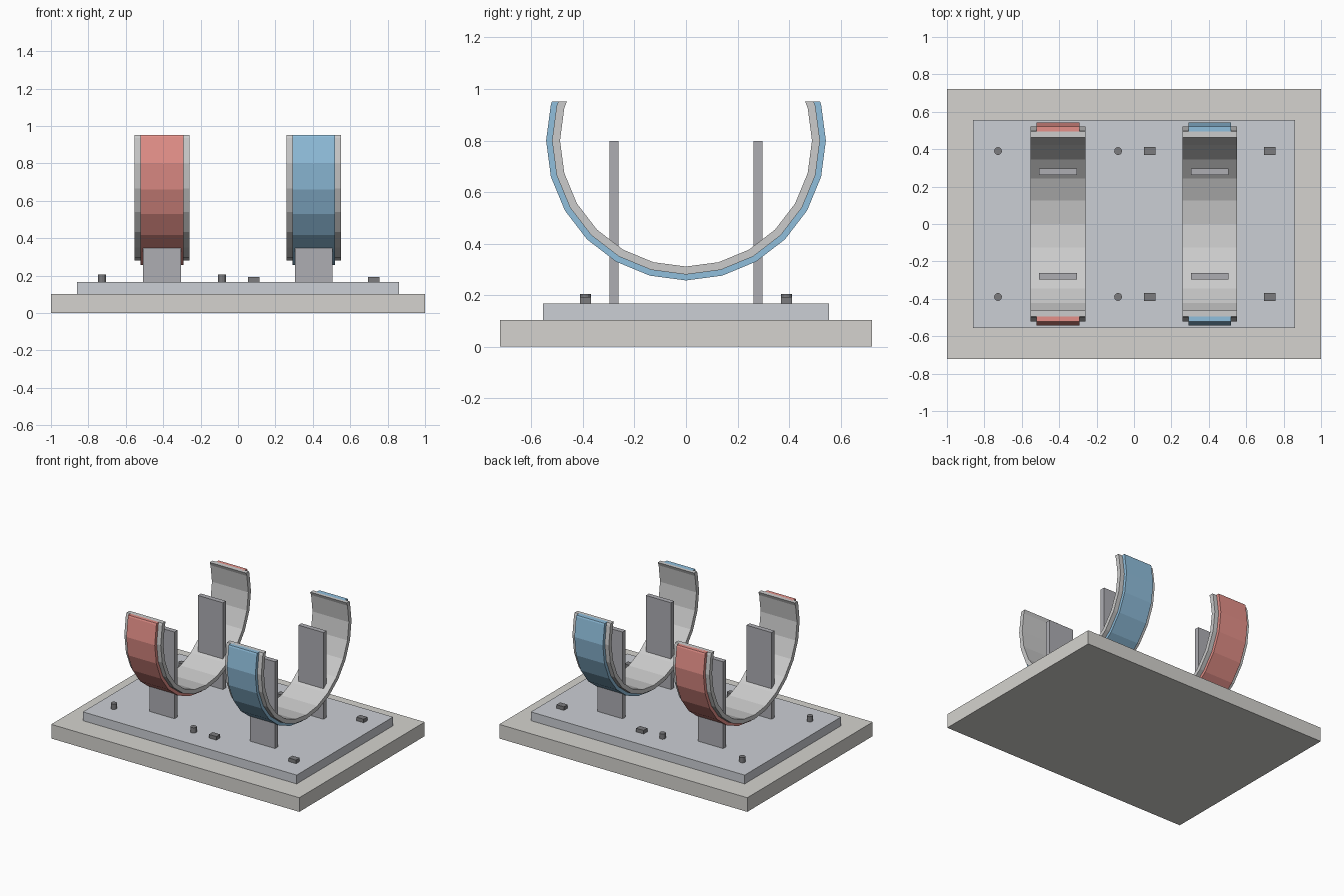
import bpy, bmesh
from math import sin, cos, tan, radians

if "Cube" in bpy.data.objects:
    bpy.data.objects.remove(bpy.data.objects["Cube"])


def material(name, rgb):
    m = bpy.data.materials.new(name)
    m.diffuse_color = (*rgb, 1)
    m.use_nodes = True
    m.node_tree.nodes["Principled BSDF"].inputs["Base Color"].default_value = m.diffuse_color
    return m


RED = material("red", (0.78, 0.28, 0.25))
BLUE = material("blue", (0.28, 0.52, 0.72))
DARK = material("dark", (0.2, 0.2, 0.21))
STEEL = material("steel", (0.42, 0.42, 0.45))
PLATE = material("plate_grey", (0.6, 0.62, 0.66))
STONE = material("stone", (0.66, 0.65, 0.62))


def finish(name, bm, mat=None):
    bmesh.ops.recalc_face_normals(bm, faces=bm.faces)
    me = bpy.data.meshes.new(name)
    bm.to_mesh(me)
    bm.free()
    if mat:
        me.materials.append(mat)
    ob = bpy.data.objects.new(name, me)
    bpy.context.collection.objects.link(ob)
    return ob


def box(name, cx, cy, z0, z1, sx, sy, mat=None):
    bm = bmesh.new()
    bmesh.ops.create_cube(bm, size=1)
    for v in bm.verts:
        v.co = (cx + v.co.x * sx, cy + v.co.y * sy, (z0 + z1) / 2 + v.co.z * (z1 - z0))
    finish(name, bm, mat)


def stud(name, cx, cy, z0, z1, r, mat):
    bm = bmesh.new()
    bmesh.ops.create_cone(bm, cap_ends=True, segments=12, radius1=r, radius2=r, depth=z1 - z0)
    bmesh.ops.translate(bm, verts=bm.verts, vec=(cx, cy, (z0 + z1) / 2))
    finish(name, bm, mat)


def arc_band(name, cx, width, r_in, r_out, mat=None, zc=0.8, top=0.951):
    # open 24-sided ring in the y-z plane, cut level at the top
    angles = [radians(a) for a in range(-210, 31, 15)]
    bm = bmesh.new()
    rings = [[bm.verts.new((cx + s * width / 2, r * cos(a), zc + r * sin(a)))
              for s, r in ((-1, r_in), (1, r_in), (1, r_out), (-1, r_out))] for a in angles]
    for p, q in zip(rings, rings[1:]):
        for i in range(4):
            j = (i + 1) % 4
            bm.faces.new((p[i], p[j], q[j], q[i]))
    cut = bmesh.ops.bisect_plane(bm, geom=bm.verts[:] + bm.edges[:] + bm.faces[:],
                                 plane_co=(0, 0, top), plane_no=(0, 0, 1), clear_outer=True)
    edges = [e for e in cut["geom_cut"] if isinstance(e, bmesh.types.BMEdge)]
    bmesh.ops.holes_fill(bm, edges=edges, sides=4)
    finish(name, bm, mat)


# Stepped base
box("base_slab", 0, 0, 0, 0.103, 2, 1.445, STONE)
box("mounting_plate", 0, 0, 0.103, 0.167, 1.724, 1.11, PLATE)

# Two cradles, each with a coloured outer strap and a pair of uprights
for side, cx, colour in (("left", -0.406, RED), ("right", 0.405, BLUE)):
    arc_band(side + "_cradle", cx, 0.293, 0.489, 0.52)
    arc_band(side + "_strap", cx, 0.229, 0.51, 0.543, colour)
    for end, sy in (("front", -1), ("back", 1)):
        box(f"{side}_{end}_upright", cx, sy * 0.279, 0.167, 0.799, 0.203, 0.035, STEEL)
        # Fasteners: round studs on the left, square blocks on the right
        for n, sx in enumerate((-1, 1)):
            x, y = cx + sx * 0.321, sy * 0.39
            if side == "left":
                stud(f"{end}_stud_{n}", x, y, 0.167, 0.205, 0.021, DARK)
            else:
                box(f"{end}_block_{n}", x, y, 0.167, 0.193, 0.06, 0.043, DARK)
